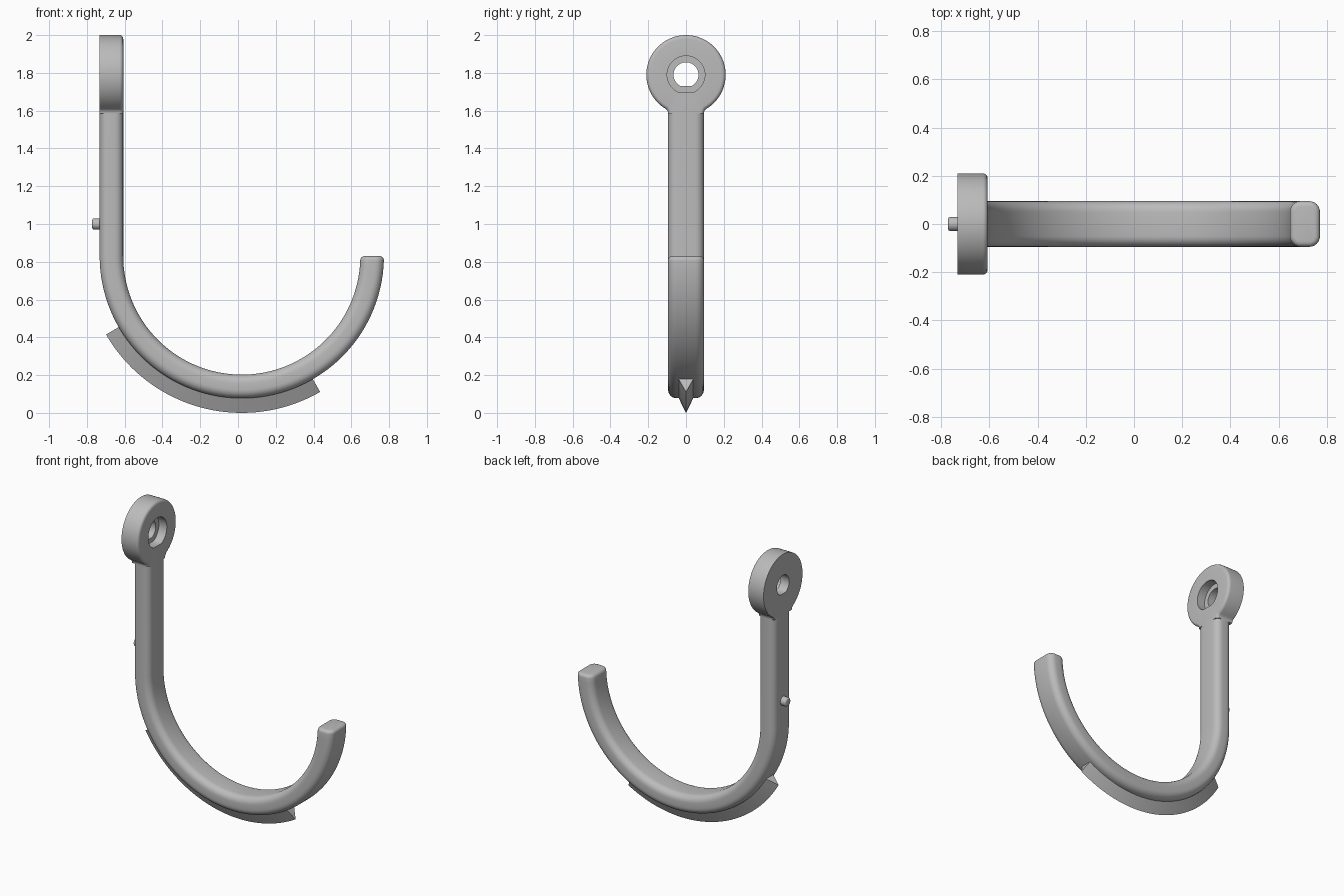
import bpy, bmesh
from math import sin, cos, pi, radians, atan2, sqrt

cube = bpy.data.objects.get("Cube")
if cube:
    bpy.data.objects.remove(cube)

mat = bpy.data.materials.new("plain grey")
mat.use_nodes = True
GREY = (0.5, 0.5, 0.5, 1)
mat.diffuse_color = GREY
mat.node_tree.nodes["Principled BSDF"].inputs["Base Color"].default_value = GREY

CX, CZ = 0.02, 0.83          # centre of the hook's bend
R_MID, HALF_T, HALF_W = 0.69, 0.0625, 0.095
BACK = CX - R_MID - HALF_T   # flat back plane
FRONT = BACK + 2 * HALF_T
EYE_Z, EYE_R = 1.79, 0.21


def loft(name, rings, closed=False):
    """Skin a list of equal-length point rings; cap the ends or join them."""
    bm = bmesh.new()
    loops = [[bm.verts.new(p) for p in ring] for ring in rings]
    pairs = list(zip(loops, loops[1:]))
    if closed:
        pairs.append((loops[-1], loops[0]))
    else:
        bm.faces.new(loops[0])
        bm.faces.new(loops[-1])
    n = len(loops[0])
    for a, b in pairs:
        for i in range(n):
            j = (i + 1) % n
            bm.faces.new((a[i], a[j], b[j], b[i]))
    bmesh.ops.recalc_face_normals(bm, faces=bm.faces)
    mesh = bpy.data.meshes.new(name)
    bm.to_mesh(mesh)
    bm.free()
    mesh.materials.append(mat)
    obj = bpy.data.objects.new(name, mesh)
    bpy.context.collection.objects.link(obj)
    bpy.ops.object.select_all(action='DESELECT')
    obj.select_set(True)
    bpy.context.view_layer.objects.active = obj
    bpy.ops.object.shade_smooth_by_angle(angle=radians(30))
    return obj


def arc(cx, cy, r, a, b, steps):
    return [(cx + r * cos(a + (b - a) * i / steps),
             cy + r * sin(a + (b - a) * i / steps)) for i in range(steps + 1)]


def bar_section(inset=0.0, r=0.045):
    """Rounded rectangle: (radial offset, y)."""
    pts = []
    for k, (sx, sy) in enumerate([(1, 1), (-1, 1), (-1, -1), (1, -1)]):
        pts += arc(sx * (HALF_T - r), sy * (HALF_W - r), r - inset,
                   k * pi / 2, (k + 1) * pi / 2, 6)
    return pts


def place(section, angle, radius, dz=0.0):
    """Put a section on the bend at the given angle."""
    return [(CX + (radius + u) * cos(angle), v,
             CZ + (radius + u) * sin(angle) + dz) for u, v in section]


# Shank, bend and rounded tip in one sweep
FIL = 0.03
FIL_Y = HALF_W + FIL
NECK_Z = EYE_Z - sqrt((EYE_R + FIL) ** 2 - FIL_Y ** 2)
TIP = 0.022
rings = [place(bar_section(), pi, R_MID, NECK_Z - CZ)]
rings += [place(bar_section(), pi + (pi - TIP / R_MID) * i / 64, R_MID)
          for i in range(65)]
for i in range(1, 6):
    a = i * pi / 10
    rings.append(place(bar_section(TIP * (1 - cos(a))), 2 * pi, R_MID,
                       -TIP * (1 - sin(a))))
loft("hook_bar", rings)


# Mounting eye with filleted neck, rounded front edge and counterbored hole
def eye_outline(inset=0.0):
    lean = atan2(EYE_Z - NECK_Z, FIL_Y)
    pts = arc(0, EYE_Z, EYE_R - inset, -lean, pi + lean, 72)
    pts += arc(-FIL_Y, NECK_Z, FIL + inset, lean, 0, 6)[1:]
    pts += arc(FIL_Y, NECK_Z, FIL + inset, pi, pi - lean, 6)[:-1]
    return pts


def at_x(x, pts):
    return [(x, y, z) for y, z in pts]


def hole(r):
    angles = [atan2(z - EYE_Z, y) for y, z in eye_outline()]
    return [(r * cos(a), EYE_Z + r * sin(a)) for a in angles]


EDGE = 0.02
rings = [at_x(BACK, eye_outline())]
for i in range(6):
    a = i * pi / 10
    rings.append(at_x(FRONT - EDGE * (1 - sin(a)), eye_outline(EDGE * (1 - cos(a)))))
BORE_X = FRONT - 0.06
rings += [at_x(FRONT, hole(0.1)), at_x(BORE_X, hole(0.1)),
          at_x(BORE_X, hole(0.066)), at_x(BACK, hole(0.066))]
loft("mounting_eye", rings, closed=True)

# Locating peg on the back of the shank
PEG_R, PEG_EDGE, PEG_END = 0.03, 0.012, BACK - 0.04
rings = [at_x(BACK + 0.02, arc(0, 1.0, PEG_R, 0, 2 * pi, 24)[:-1])]
for i in range(5):
    a = i * pi / 8
    rings.append(at_x(PEG_END + PEG_EDGE * (1 - sin(a)),
                      arc(0, 1.0, PEG_R - PEG_EDGE * (1 - cos(a)), 0, 2 * pi, 24)[:-1]))
loft("locating_peg", rings)

# Triangular rib along the underside of the bend
rib = [(0.83, 0), (0.745, 0.042), (0.745, -0.042)]
loft("support_rib", [place(rib, radians(210 + 90 * i / 40), 0) for i in range(41)])
